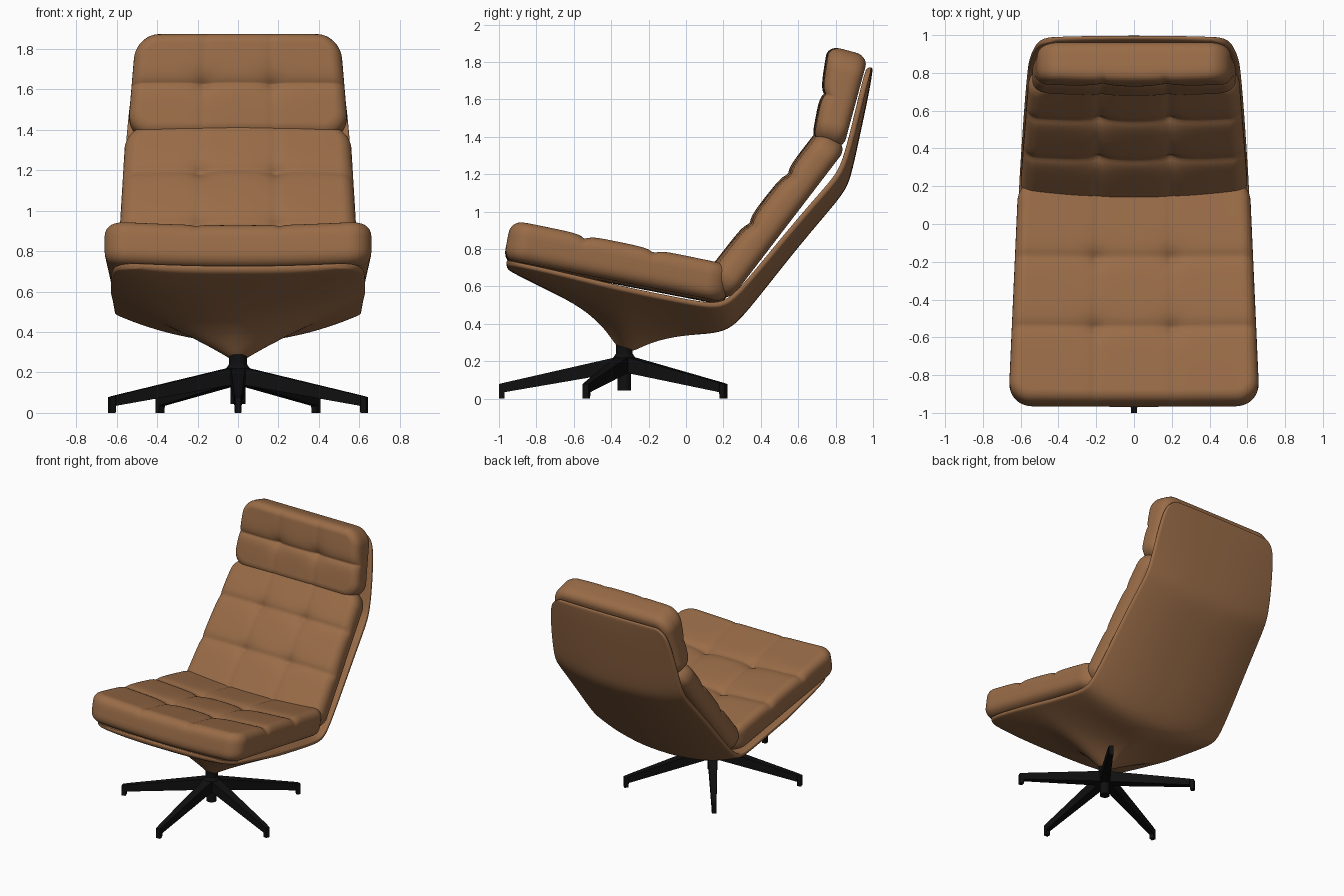
import bpy, bmesh, math
from mathutils import Vector

if "Cube" in bpy.data.objects:
    bpy.data.objects.remove(bpy.data.objects["Cube"])


def material(name, rgb):
    m = bpy.data.materials.new(name)
    m.diffuse_color = (*rgb, 1)
    m.use_nodes = True
    m.node_tree.nodes["Principled BSDF"].inputs["Base Color"].default_value = m.diffuse_color
    return m


LEATHER = material("brown leather", (0.32, 0.15, 0.064))
BLACK = material("black metal", (0.005, 0.005, 0.005))


def make(name, verts, faces, mat, smooth=True):
    me = bpy.data.meshes.new(name)
    me.from_pydata(verts, [], faces)
    bm = bmesh.new()
    bm.from_mesh(me)
    bmesh.ops.recalc_face_normals(bm, faces=bm.faces)
    bm.to_mesh(me)
    bm.free()
    me.materials.append(mat)
    if smooth:
        me.shade_smooth()
    ob = bpy.data.objects.new(name, me)
    bpy.context.collection.objects.link(ob)
    return ob


def box_grid(nx, ny, nz):
    """Surface of a subdivided box, coordinates -1..1, denser near the edges."""
    def warp(i, n):
        u = 2 * i / n - 1
        return 0.4 * u + 0.6 * (1.5 * u - 0.5 * u ** 3)
    n, index, pts, faces = (nx, ny, nz), {}, [], []

    def vid(key):
        if key not in index:
            index[key] = len(pts)
            pts.append([warp(key[k], n[k]) for k in range(3)])
        return index[key]
    for ax in range(3):
        p, q = (ax + 1) % 3, (ax + 2) % 3
        for side in (0, n[ax]):
            for i in range(n[p]):
                for j in range(n[q]):
                    quad = []
                    for di, dj in ((0, 0), (1, 0), (1, 1), (0, 1)):
                        key = [0, 0, 0]
                        key[ax], key[p], key[q] = side, i + di, j + dj
                        quad.append(vid(tuple(key)))
                    faces.append(quad)
    return pts, faces


def inner(v, e, r):
    return max(-(e - r), min(e - r, v))


def cushion(name, p0, p1, w0, w1, t0, t1, seams_t, seam_x, bow, up, r=0.065, R=0.12):
    """Tufted pad lying on the line p0-p1 (y, z) and bulging towards `up`."""
    p0, p1, up = Vector(p0), Vector(p1), Vector(up)
    length = (p1 - p0).length
    d = (p1 - p0) / length
    n = Vector((-d.y, d.x))
    if n.dot(up) < 0:
        n = -n
    ext = ((w0 + w1) / 2, length / 2, (t0 + t1) / 4)
    A, B, C = ext
    pts, faces = box_grid(90, 84, 10)
    seams_b = [(2 * t - 1) * B for t in seams_t]
    verts = []
    for p in pts:
        # rounded top and bottom edges
        p = Vector([p[k] * ext[k] for k in range(3)])
        q = Vector([inner(p[k], ext[k], r) for k in range(3)])
        o = p - q
        h = max(abs(o.x), abs(o.y))
        if h > 1e-9 and abs(o.z) > 1e-9:
            p = q + o * max(h, abs(o.z)) / math.hypot(h, o.z)
        # rounded outline corners
        q = Vector((inner(p.x, A, R), inner(p.y, B, R)))
        o = p.xy - q
        if o.length > 1e-9:
            o *= max(abs(o.x), abs(o.y)) / o.length
        a, b, c = q.x + o.x, q.y + o.y, p.z
        # seams and buttons
        k = max(0, min(1, c / C * 1.3))
        dx = abs(abs(a) - seam_x)
        db = min(abs(b - s) for s in seams_b)
        sink = 0.009 * math.exp(-dx / 0.02) + 0.022 * math.exp(-db / 0.03)
        sink += 0.03 * math.exp(-math.hypot(dx, db) / 0.05)
        t = (b + B) / (2 * B)
        off = (c + C) * (t0 + (t1 - t0) * t) / (2 * C) - k * sink
        off += bow * (1 - (a / A) ** 2) * (1 if bow < 0 else k)
        yz = p0 + (p1 - p0) * t + n * off
        verts.append((a * (w0 + (w1 - w0) * t) / A, yz.x, yz.y))
    return make(name, verts, faces, LEATHER)


cushion("seat_cushion", (-0.975, 0.75), (0.215, 0.52), 0.665, 0.612, 0.215, 0.2,
        (0.335, 0.645), 0.2, -0.022, (0, 1))
cushion("back_cushion", (0.228, 0.518), (0.862, 1.345), 0.605, 0.555, 0.165, 0.157,
        (0.385, 0.705), 0.19, 0.025, (-1, 1))
cushion("headrest_cushion", (0.84, 1.335), (0.975, 1.832), 0.548, 0.505, 0.16, 0.21,
        (0.5,), 0.17, 0.015, (-1, 0), r=0.06)

# Shell rows: rim y, rim z, half width, spine y, spine z, section power
ROWS = [
    (-.96, .742, .48, -.96, .695, 3), (-.945, .74, .56, -.93, .675, 3),
    (-.90, .73, .61, -.87, .645, 3), (-.80, .71, .625, -.74, .58, 2.6),
    (-.60, .665, .63, -.55, .485, 1.9), (-.45, .63, .63, -.42, .36, 1.3),
    (-.36, .61, .63, -.36, .245, .9), (-.29, .595, .625, -.29, .235, .9),
    (-.20, .575, .62, -.20, .295, 1.1), (-.05, .545, .615, -.03, .338, 1.5),
    (.08, .52, .61, .12, .345, 2), (.18, .512, .61, .225, .365, 2.3),
    (.265, .56, .605, .31, .44, 2.5), (.49, .84, .59, .565, .77, 2.5),
    (.69, 1.075, .575, .765, 1.005, 2.5), (.79, 1.185, .565, .86, 1.12, 2.5),
    (.835, 1.265, .56, .89, 1.22, 2.5), (.885, 1.46, .545, .935, 1.43, 2.5),
    (.93, 1.65, .52, .98, 1.64, 2.5), (.953, 1.735, .49, .995, 1.735, 2.5),
    (.965, 1.77, .42, 1.0, 1.775, 2.5)]
US = [-1, -.97, -.88, -.75, -.6, -.45, -.3, -.18, -.07]
US = US + [0] + [-u for u in reversed(US)]
n = len(US)
verts, faces = [], []
for ry, rz, w, cy, cz, pw in ROWS:
    rim, cen = Vector((ry, rz)), Vector((cy, cz))
    lip = rim + (cen - rim).normalized() * 0.03
    for u in US:                                    # inside
        p = rim + (cen - rim) * 0.25 * (1 - u * u)
        verts.append((w * u, p.x, p.y))
    for u in reversed(US):                          # outside
        p = cen + (lip - cen) * abs(u) ** pw
        verts.append((w * u, p.x, p.y))
ring = 2 * n
for i in range(len(ROWS) - 1):
    for j in range(ring):
        k = (j + 1) % ring
        faces.append((i * ring + j, i * ring + k, (i + 1) * ring + k, (i + 1) * ring + j))
for s in (0, (len(ROWS) - 1) * ring):               # end caps
    for j in range(n - 1):
        faces.append((s + j, s + j + 1, s + ring - 2 - j, s + ring - 1 - j))
shell = make("shell", verts, faces, LEATHER)
sub = shell.modifiers.new("smooth", "SUBSURF")
sub.levels = sub.render_levels = 2

# Swivel column, turned from a profile
HUB_Y = -0.33
prof = [(.036, .045), (.036, .14), (.062, .15), (.062, .215), (.045, .24), (.045, .3)]
seg = 24
verts = [(r * math.cos(2 * math.pi * s / seg), HUB_Y + r * math.sin(2 * math.pi * s / seg), z)
         for r, z in prof for s in range(seg)]
rings = len(prof)
faces = [(i * seg + s, i * seg + (s + 1) % seg, (i + 1) * seg + (s + 1) % seg, (i + 1) * seg + s)
         for i in range(rings - 1) for s in range(seg)]
faces += [tuple(range(seg)), tuple(range((rings - 1) * seg, rings * seg))]
make("swivel_column", verts, faces, BLACK, smooth=False)

# Five star legs with small feet: sections of radius, bottom, top, half width
SECTIONS = [(.03, .14, .225, .036), (.64, .035, .086, .018), (.641, 0, .086, .016),
            (.67, 0, .078, .016)]
for leg in range(5):
    ang = math.radians(-90 + 72 * leg)
    ca, sa = math.cos(ang), math.sin(ang)
    verts = [(r * ca - h * sa, HUB_Y + r * sa + h * ca, z) for r, b, t, w in SECTIONS
             for h, z in ((-w, b), (w, b), (w, t), (-w, t))]
    faces = [(4 * i + j, 4 * i + (j + 1) % 4, 4 * i + 4 + (j + 1) % 4, 4 * i + 4 + j)
             for i in range(3) for j in range(4)] + [(0, 1, 2, 3), (12, 13, 14, 15)]
    make(f"base_leg_{leg + 1}", verts, faces, BLACK, smooth=False)
